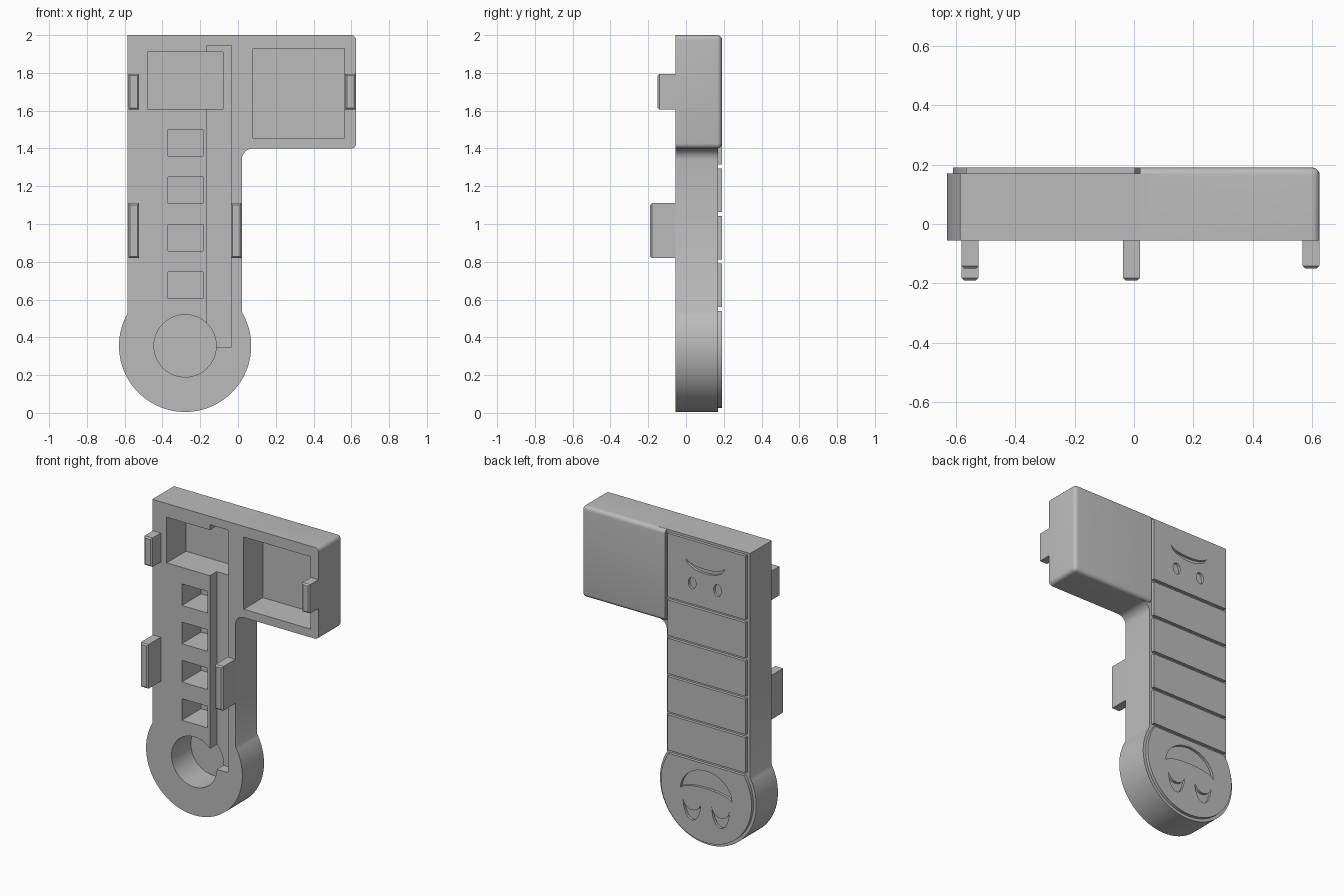
import bpy, bmesh, math
from math import sin, cos, pi, asin, acos

if "Cube" in bpy.data.objects:
    bpy.data.objects.remove(bpy.data.objects["Cube"], do_unlink=True)

grey = bpy.data.materials.new("plain_grey")
grey.use_nodes = True
colour = (0.5, 0.5, 0.5, 1)
grey.diffuse_color = colour
for node in grey.node_tree.nodes:
    if node.type == 'BSDF_PRINCIPLED':
        node.inputs["Base Color"].default_value = colour

FRONT, BACK, RAISED, POCKET = -0.055, 0.17, 0.19, 0.145
CX, CZ = -0.28, 0.355          # centre of the round end


def make(name, bm):
    bmesh.ops.recalc_face_normals(bm, faces=bm.faces[:])
    mesh = bpy.data.meshes.new(name)
    bm.to_mesh(mesh)
    bm.free()
    mesh.materials.append(grey)
    obj = bpy.data.objects.new(name, mesh)
    bpy.context.collection.objects.link(obj)
    return obj


def prism(name, points, y0, y1):
    """Extrude an (x, z) outline from y0 to y1."""
    bm = bmesh.new()
    face = bm.faces.new([bm.verts.new((x, y0, z)) for x, z in points])
    out = bmesh.ops.extrude_face_region(bm, geom=[face])
    for v in out["geom"]:
        if isinstance(v, bmesh.types.BMVert):
            v.co.y = y1
    return make(name, bm)


def rect(x0, x1, z0, z1):
    return [(x0, z0), (x1, z0), (x1, z1), (x0, z1)]


def arc(cx, cz, rx, rz, a0, a1, n):
    return [(cx + rx * cos(a0 + (a1 - a0) * i / n),
             cz + rz * sin(a0 + (a1 - a0) * i / n)) for i in range(n + 1)]


def disc(cx, cz, rx, rz, n=48):
    return arc(cx, cz, rx, rz, 0, 2 * pi, n)[:-1]


def crescent(cx, base, half, outer, inner, n=24):
    return (arc(cx, base, half, outer, 0, pi, n)
            + arc(cx, base, half, inner, pi, 0, n)[1:-1])


def bevel_edges(obj, test, width, segments):
    bm = bmesh.new()
    bm.from_mesh(obj.data)
    edges = [e for e in bm.edges if test(e.verts[0].co, e.verts[1].co)]
    bmesh.ops.bevel(bm, geom=edges, offset=width, segments=segments,
                    profile=0.5, affect='EDGES')
    bm.to_mesh(obj.data)
    bm.free()


def combine(target, other, operation):
    mod = target.modifiers.new("combine", 'BOOLEAN')
    mod.operation, mod.solver, mod.object = operation, 'EXACT', other
    bpy.context.view_layer.objects.active = target
    bpy.ops.object.modifier_apply(modifier=mod.name)
    bpy.data.objects.remove(other, do_unlink=True)


# Body: round end, column and inner fillet
a_left = pi - asin(0.172 / 0.35)
a_right = 2 * pi + acos(0.30 / 0.35)
outline = arc(CX, CZ, 0.35, 0.35, pi - acos(0.305 / 0.35), a_right, 72)
outline += arc(0.08, 1.34, 0.06, 0.06, pi, pi / 2, 8)
outline += [(0.08, 2), (-0.585, 2)]
body = prism("body", outline, FRONT, BACK)

# Side arm with a rounded back and rounded outer corners
arm = prism("arm", rect(0.02, 0.625, 1.4, 2), FRONT, RAISED)
bevel_edges(arm, lambda a, b: (min(a.x, b.x) > 0.6 and max(a.y, b.y) > 0.1)
            or (min(a.y, b.y) > 0.1 and max(a.x, b.x) > 0.6), 0.026, 5)
combine(body, arm, 'UNION')

# Pockets and the long channel in the front
pockets = [rect(0.08, 0.565, 1.455, 1.93), rect(-0.48, -0.08, 1.61, 1.91),
           disc(CX, CZ, 0.165, 0.165)]
pockets += [rect(-0.37, -0.185, 0.605 + 0.2515 * i, 0.747 + 0.2515 * i)
            for i in range(4)]
for p in pockets:
    combine(body, prism("cutter", p, -0.3, POCKET), 'DIFFERENCE')
combine(body, prism("cutter", rect(-0.165, -0.035, 0.35, 1.945), -0.3, 0.015),
        'DIFFERENCE')
parts = [body]

# Clips standing out of the front
for name, x, z0, z1, tip in (("upper_right_clip", -0.58, 1.605, 1.795, -0.15),
                             ("upper_left_clip", 0.567, 1.605, 1.795, -0.15),
                             ("lower_right_clip", -0.58, 0.82, 1.11, -0.19),
                             ("lower_left_clip", -0.037, 0.82, 1.11, -0.19)):
    clip = prism(name, rect(x, x + 0.057, z0, z1), tip, FRONT + 0.002)
    bevel_edges(clip, lambda a, b: max(a.y, b.y) < -0.1, 0.009, 1)
    parts.append(clip)

# Raised panels on the back
bottom = BACK - 0.005
for i in range(4):
    z = 0.56 + 0.2515 * i
    parts.append(prism("panel_%d" % (i + 1), rect(-0.565, 0.003, z, z + 0.232),
                       bottom, RAISED))
top_panel = prism("top_panel", rect(-0.565, 0.003, 1.566, 1.985), bottom, RAISED)
cap = asin(0.185 / 0.33)
round_panel = prism("round_panel", arc(CX, CZ, 0.33, 0.33, pi - cap, 2 * pi + cap, 64),
                    bottom, RAISED)
parts += [top_panel, round_panel]

# Engraved faces
carvings = [(top_panel, crescent(-0.272, 1.86, 0.14, -0.07, -0.042)),
            (round_panel, crescent(CX, 0.335, 0.187, 0.16, 0.045))]
for side in (-1, 1):
    carvings.append((top_panel, disc(-0.27 + side * 0.092, 1.705, 0.028, 0.038, 24)))
    carvings.append((round_panel, crescent(CX + side * 0.104, 0.275, 0.064, -0.128, -0.062)))
for panel, shape in carvings:
    combine(panel, prism("cutter", shape, BACK + 0.003, 0.3), 'DIFFERENCE')

# Smooth curves, keep sharp edges
for obj in parts:
    bpy.ops.object.select_all(action='DESELECT')
    obj.select_set(True)
    bpy.context.view_layer.objects.active = obj
    bpy.ops.object.shade_smooth_by_angle(angle=math.radians(30))
